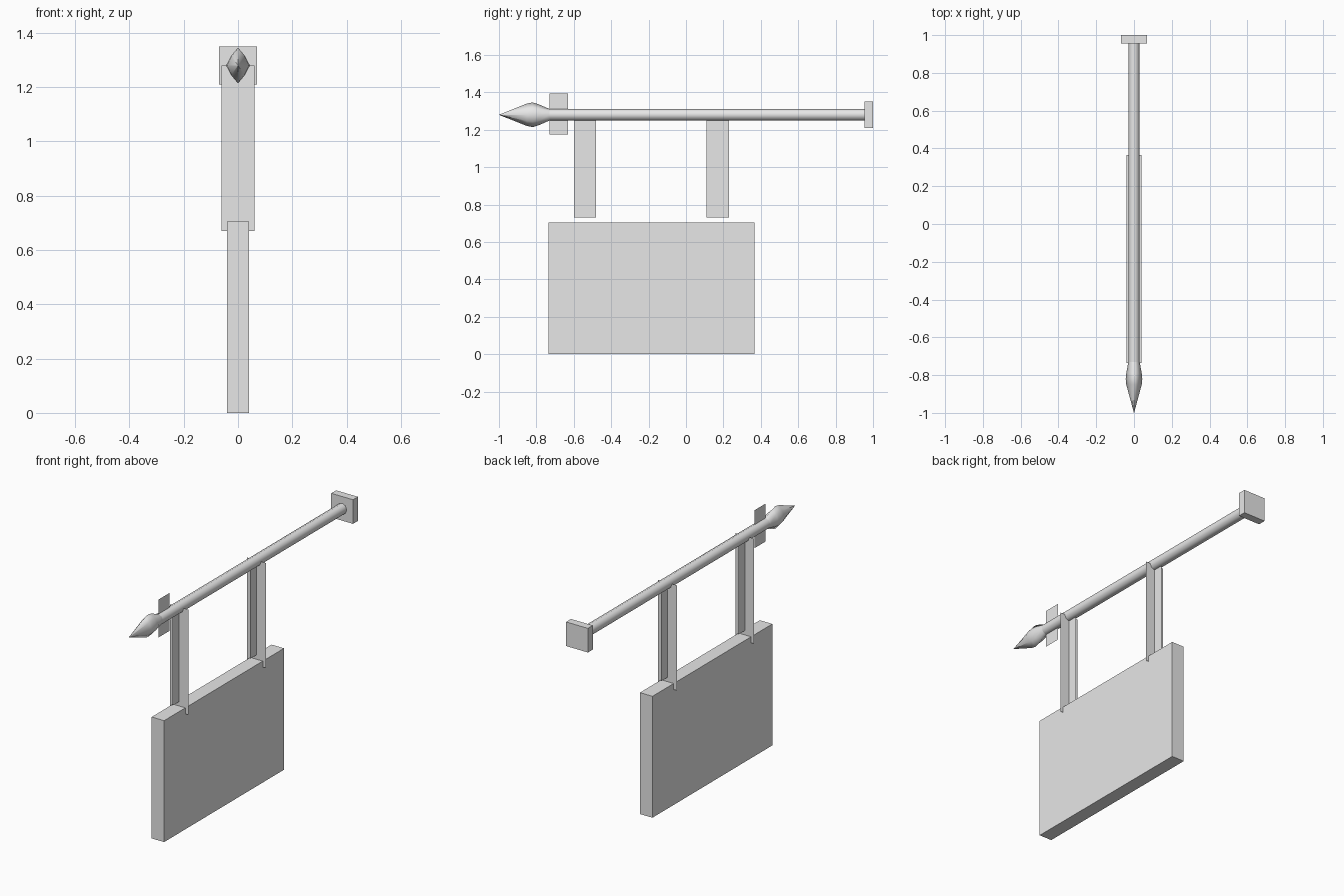
import bpy
from math import cos, sin, pi, copysign

if "Cube" in bpy.data.objects:
    bpy.data.objects.remove(bpy.data.objects["Cube"], do_unlink=True)

grey = bpy.data.materials.new("plain grey")
grey.use_nodes = True
colour = (0.8, 0.8, 0.8, 1)
grey.diffuse_color = colour
grey.node_tree.nodes["Principled BSDF"].inputs["Base Color"].default_value = colour

ROD_Z = 1.28
SIDES = 8


def add_mesh(name, verts, faces, smooth=False):
    mesh = bpy.data.meshes.new(name)
    mesh.from_pydata(verts, [], faces)
    mesh.materials.append(grey)
    obj = bpy.data.objects.new(name, mesh)
    bpy.context.collection.objects.link(obj)
    if smooth:
        mesh.shade_smooth()
    return obj


def box(name, low, high):
    bpy.ops.mesh.primitive_cube_add(
        size=1, location=[(a + b) / 2 for a, b in zip(low, high)])
    obj = bpy.context.object
    obj.name = name
    obj.scale = [b - a for a, b in zip(low, high)]
    bpy.ops.object.transform_apply(location=False, rotation=False)
    obj.data.materials.append(grey)


def card(name, x, y, z):
    """Thin upright sheet; x or y is a single repeated value."""
    add_mesh(name, [(x[0], y[0], z[0]), (x[1], y[1], z[0]),
                    (x[1], y[1], z[1]), (x[0], y[0], z[1])], [(0, 1, 2, 3)])


def loft(name, rings):
    """Tube along y; each ring is y, half width, half height, power."""
    verts, faces = [], []
    for y, w, h, power in rings:
        for i in range(SIDES):
            a = 2 * pi * i / SIDES
            c, s = cos(a), sin(a)
            verts.append((w * copysign(abs(c) ** power, c), y,
                          ROD_Z + h * copysign(abs(s) ** power, s)))
    for r in range(len(rings) - 1):
        for i in range(SIDES):
            j = (i + 1) % SIDES
            a, b = r * SIDES, (r + 1) * SIDES
            faces.append((a + i, a + j, b + j, b + i))
    return add_mesh(name, verts, faces, smooth=True)


# Sign board and wall plate
box("sign_board", (-0.04, -0.735, 0), (0.04, 0.365, 0.705))
box("wall_plate", (-0.07, 0.955, 1.21), (0.07, 1, 1.35))

# Round rod and the diamond-section spear point at its front
loft("rod", [(-0.73, 0.03, 0.031, 1), (0.955, 0.03, 0.031, 1)])
loft("spear_point", [(-1, 0.0005, 0.0005, 1.7), (-0.85, 0.041, 0.06, 1.7),
                     (-0.82, 0.044, 0.066, 1.7), (-0.79, 0.041, 0.057, 1.5),
                     (-0.73, 0.03, 0.031, 1)])

# Hanging straps made of two crossed sheets
for label, y in (("front", -0.54), ("back", 0.17)):
    card(label + "_strap_across", (-0.06, 0.06), (y, y), (0.67, ROD_Z))
    card(label + "_strap_along", (0, 0), (y - 0.06, y + 0.06), (0.73, ROD_Z))

# Upright fin behind the spear point
card("rod_fin", (0, 0), (-0.73, -0.63), (1.175, 1.395))
